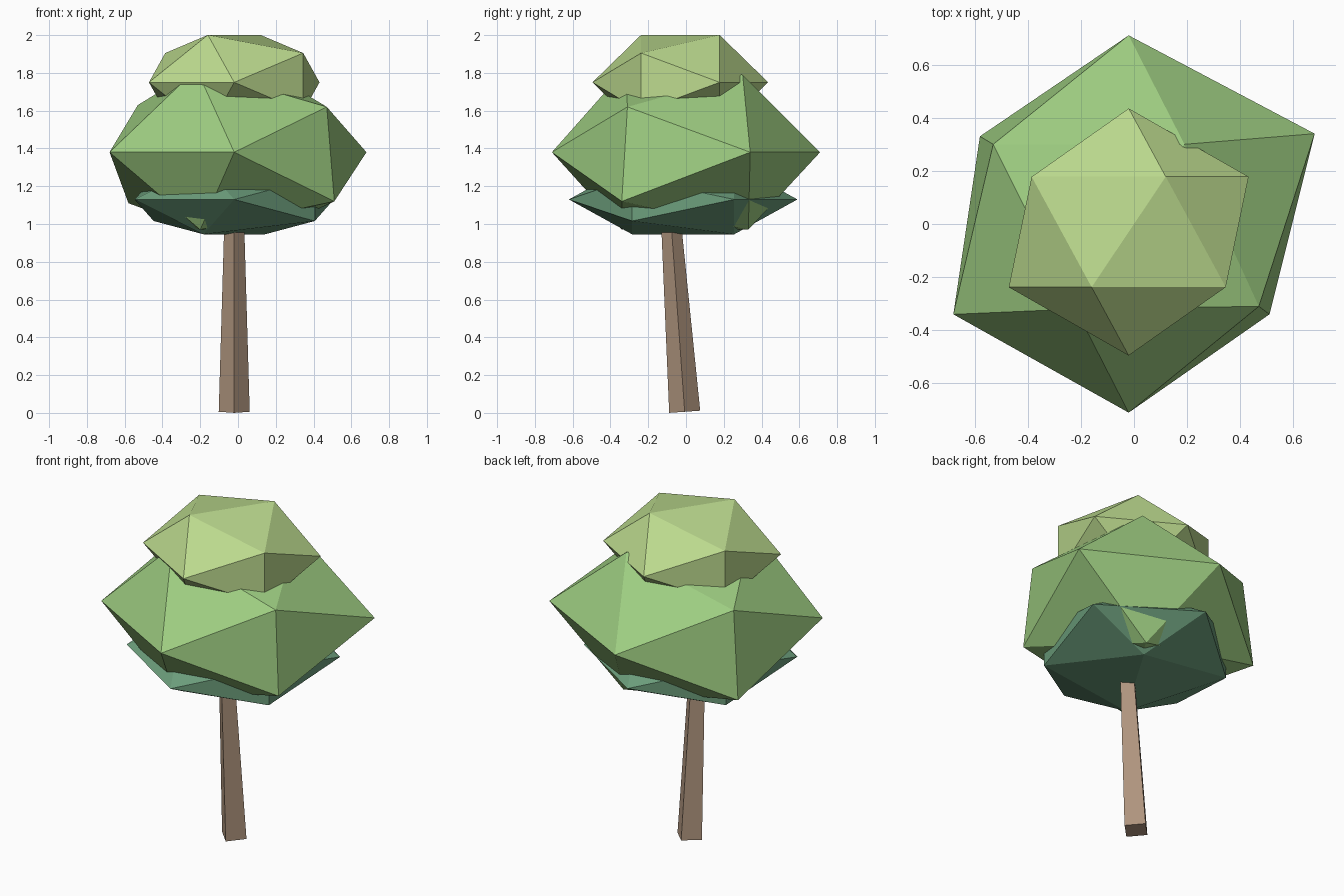
import bpy, bmesh
from math import cos, sin, radians

if "Cube" in bpy.data.objects:
    bpy.data.objects.remove(bpy.data.objects["Cube"])


def hull(name, points, color):
    """Flat-shaded convex solid around a few corner points."""
    bm = bmesh.new()
    for p in points:
        bm.verts.new(p)
    bmesh.ops.convex_hull(bm, input=bm.verts[:])
    bmesh.ops.dissolve_limit(bm, angle_limit=radians(0.5), verts=bm.verts[:], edges=bm.edges[:])
    bmesh.ops.recalc_face_normals(bm, faces=bm.faces[:])
    mesh = bpy.data.meshes.new(name)
    bm.to_mesh(mesh)
    bm.free()
    obj = bpy.data.objects.new(name, mesh)
    bpy.context.collection.objects.link(obj)
    mat = bpy.data.materials.new(name + "_color")
    mat.diffuse_color = (*color, 1)
    mat.use_nodes = True
    mat.node_tree.nodes["Principled BSDF"].inputs["Base Color"].default_value = mat.diffuse_color
    mesh.materials.append(mat)
    return obj


def icosahedron(center, size):
    """Corners of a stretched icosahedron with its poles along y."""
    cx, cy, cz = center
    sx, sy, sz = size
    pts = []
    for side in (-1, 1):
        pts.append((cx, cy + side * sy, cz))
        for k in range(5):
            a = radians(72 * k)
            pts.append((cx + side * sx * 0.894 * cos(a),
                        cy + side * sy * 0.447,
                        cz + sz * 0.894 * sin(a)))
    return pts


# Leaning four-sided trunk, its end faces square to the lean
trunk = []
for cy, z, r in ((-0.007, 0.006, 0.082), (-0.10, 1.3, 0.044)):
    for k in range(4):
        dx, dy = r * cos(radians(90 * k)), r * sin(radians(90 * k))
        trunk.append((-0.02 + dx, cy + dy, z + 0.07 * dy))
hull("trunk", trunk, (0.43, 0.30, 0.21))

# Lower and upper foliage
hull("lower_foliage", icosahedron((-0.02, -0.015, 1.13), (0.59, 0.605, 0.217)), (0.15, 0.34, 0.20))
hull("upper_foliage", icosahedron((-0.02, -0.03, 1.75), (0.505, 0.465, 0.295)), (0.50, 0.70, 0.27))

# Middle foliage: an uneven icosahedron, front ring, back ring and poles
middle = [(-0.68, -0.34, 1.38), (-0.22, -0.32, 1.82), (0.47, -0.31, 1.62),
          (0.51, -0.34, 1.12), (-0.20, -0.34, 0.97),
          (0.68, 0.34, 1.38), (0.19, 0.30, 1.79), (-0.53, 0.30, 1.63),
          (-0.58, 0.33, 1.11), (0.19, 0.33, 0.97),
          (-0.02, -0.71, 1.38), (-0.02, 0.71, 1.38)]
hull("middle_foliage", middle, (0.34, 0.61, 0.22))
